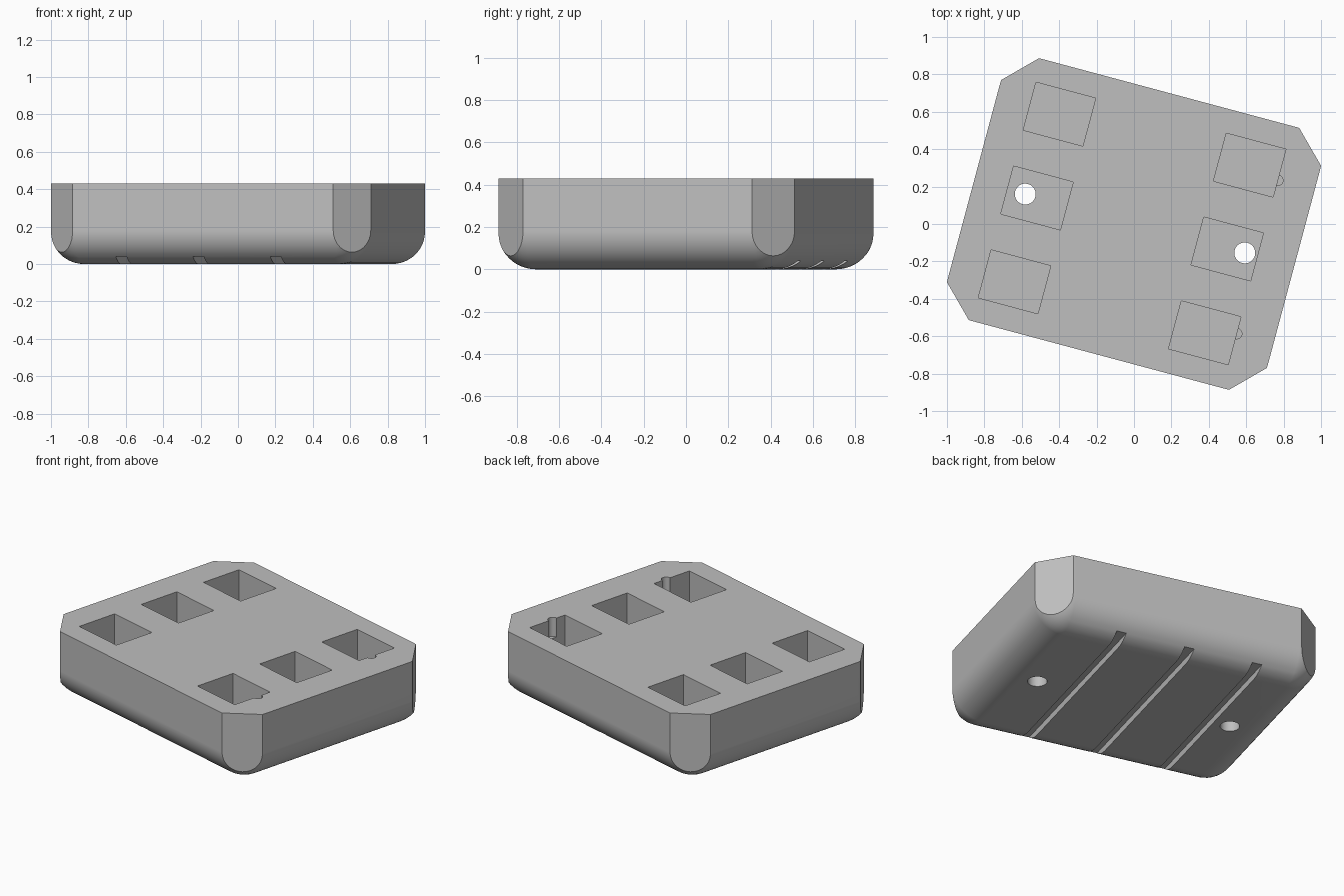
import bpy, bmesh, math
from mathutils import Matrix, Vector

HALF_X, HALF_Y, HEIGHT = 0.886, 0.725, 0.43
ROUND = 0.18
CORNER = 1.445                      # corner planes: |x| + |y| = CORNER
POCKET_X = (-0.537, 0.516)
POCKET_Y = (-0.464, 0.0, 0.464)
TURN = Matrix.Rotation(math.radians(-15), 4, 'Z')

if "Cube" in bpy.data.objects:
    bpy.data.objects.remove(bpy.data.objects["Cube"], do_unlink=True)

grey = bpy.data.materials.new("plain_grey")
grey.use_nodes = True
colour = (0.52, 0.52, 0.52, 1)
grey.diffuse_color = colour
grey.node_tree.nodes["Principled BSDF"].inputs["Base Color"].default_value = colour


def make_object(name, bm):
    """Turn a bmesh into an object rotated about the vertical axis."""
    bmesh.ops.recalc_face_normals(bm, faces=bm.faces[:])
    bm.transform(TURN)
    mesh = bpy.data.meshes.new(name)
    bm.to_mesh(mesh)
    bm.free()
    mesh.materials.append(grey)
    obj = bpy.data.objects.new(name, mesh)
    bpy.context.collection.objects.link(obj)
    return obj


def add_box(bm, x, y, z, sx, sy, sz):
    m = Matrix.Translation((x, y, z)) @ Matrix.Diagonal((sx, sy, sz, 1))
    bmesh.ops.create_cube(bm, size=1, matrix=m)


def add_cylinder(bm, x, y, low, high, radius):
    bmesh.ops.create_cone(bm, cap_ends=True, segments=32, radius1=radius, radius2=radius,
                          depth=high - low, matrix=Matrix.Translation((x, y, (low + high) / 2)))


def slice_off(bm, point, normal):
    """Remove everything beyond a plane and close the cut."""
    cut = bmesh.ops.bisect_plane(bm, geom=bm.verts[:] + bm.edges[:] + bm.faces[:], dist=1e-5,
                                 plane_co=point, plane_no=normal, clear_outer=True)
    edges = [e for e in cut["geom_cut"] if isinstance(e, bmesh.types.BMEdge)]
    bmesh.ops.contextual_create(bm, geom=edges)


# Body: rounded box, sliced flat on top and at the four corners
bm = bmesh.new()
add_box(bm, 0, 0, 0.5, 2 * HALF_X, 2 * HALF_Y, 1)
bmesh.ops.bevel(bm, geom=bm.edges[:], offset=ROUND, offset_type='OFFSET',
                segments=12, profile=0.5, affect='EDGES')
slice_off(bm, Vector((0, 0, HEIGHT)), Vector((0, 0, 1)))
for sx in (-1, 1):
    for sy in (-1, 1):
        slice_off(bm, Vector((sx * CORNER, 0, 0)), Vector((sx, sy, 0)).normalized())
body = make_object("block_body", bm)

cutters = []

# Six rectangular pockets in the top
bm = bmesh.new()
for x in POCKET_X:
    for y in POCKET_Y:
        add_box(bm, x, y, HEIGHT, 0.33, 0.265, 0.54)
cutters.append(make_object("pocket_cutter", bm))

# Screw holes through the middle pockets
bm = bmesh.new()
for x in (-0.603, 0.612):
    add_cylinder(bm, x, 0.004, -0.1, 0.6, 0.056)
cutters.append(make_object("screw_hole_cutter", bm))

# Small shallow notches in the walls of two pockets
bm = bmesh.new()
for y in (-0.424, 0.424):
    add_cylinder(bm, 0.682, y, HEIGHT - 0.12, 0.6, 0.028)
cutters.append(make_object("notch_cutter", bm))

# Three grooves across the underside
bm = bmesh.new()
for x in (-0.47, -0.043, 0.385):
    add_box(bm, x, 0, 0, 0.06, 2, 0.08)
cutters.append(make_object("groove_cutter", bm))

bpy.context.view_layer.objects.active = body
body.select_set(True)
for cutter in cutters:
    mod = body.modifiers.new(cutter.name, 'BOOLEAN')
    mod.operation = 'DIFFERENCE'
    mod.solver = 'EXACT'
    mod.object = cutter
    bpy.ops.object.modifier_apply(modifier=mod.name)
    bpy.data.objects.remove(cutter, do_unlink=True)

# Smooth rounded edges, crisp cuts
bpy.ops.object.shade_smooth_by_angle(angle=math.radians(30))
weighted = body.modifiers.new("even_shading", 'WEIGHTED_NORMAL')
weighted.keep_sharp = True
